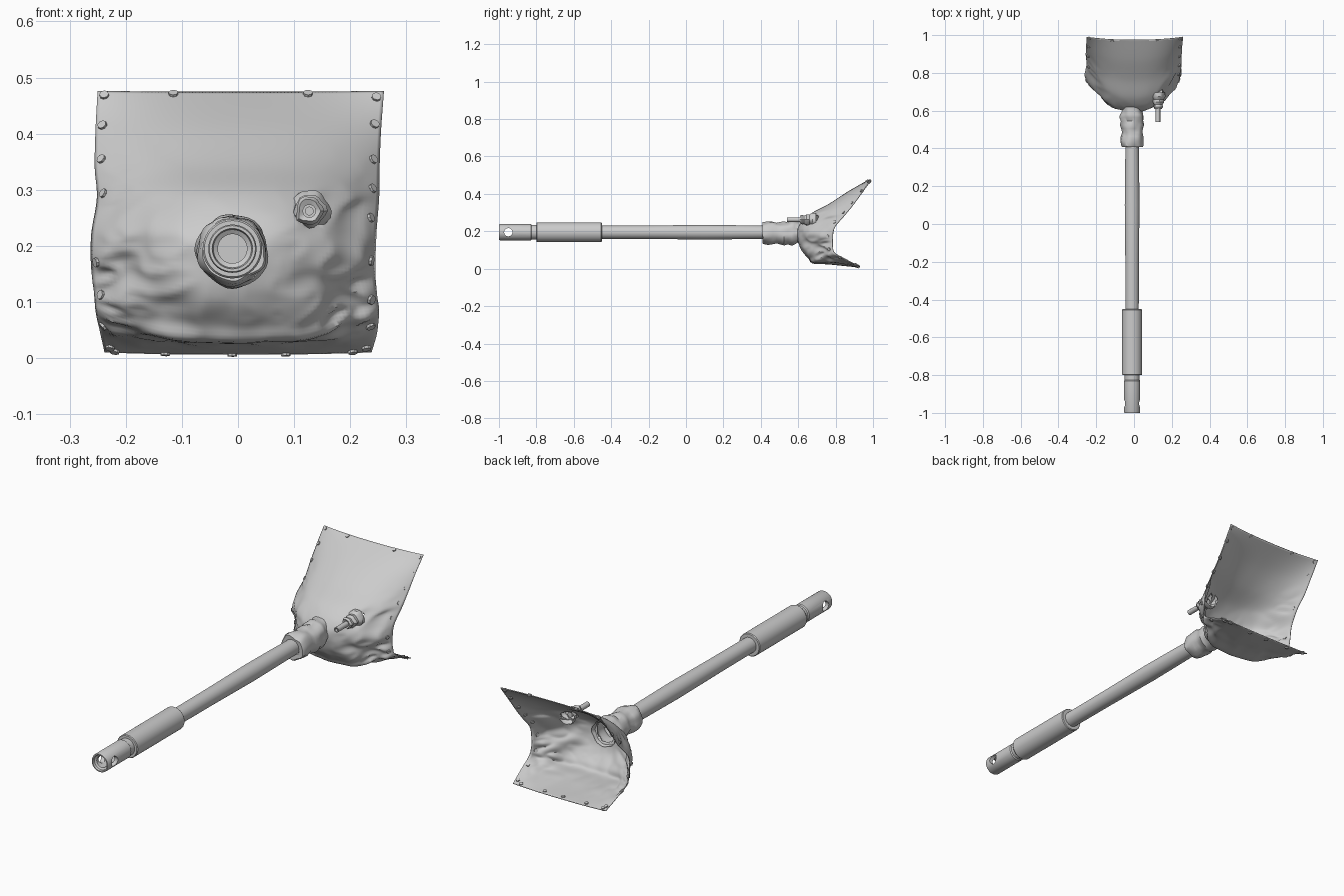
import bpy, bmesh, math
from mathutils import Vector, noise

if "Cube" in bpy.data.objects:
    bpy.data.objects.remove(bpy.data.objects["Cube"])

AX, AZ = -0.01, 0.195          # handle axis
grey = bpy.data.materials.new("warm grey")
grey.diffuse_color = (0.6, 0.6, 0.6, 1)
grey.use_nodes = True
grey.node_tree.nodes["Principled BSDF"].inputs["Base Color"].default_value = grey.diffuse_color


def shade(ob, angle):
    bpy.ops.object.select_all(action='DESELECT')
    ob.select_set(True)
    bpy.context.view_layer.objects.active = ob
    bpy.ops.object.shade_smooth_by_angle(angle=math.radians(angle))


def finish(bm, name, angle=35):
    bmesh.ops.recalc_face_normals(bm, faces=bm.faces)
    me = bpy.data.meshes.new(name)
    bm.to_mesh(me)
    bm.free()
    ob = bpy.data.objects.new(name, me)
    bpy.context.collection.objects.link(ob)
    me.materials.append(grey)
    shade(ob, angle)
    return ob


def lathe(name, prof, cx=AX, cz=AZ, n=40, wobble=0.0, angle=35):
    """Revolve (y, radius) points around a y-parallel axis."""
    bm = bmesh.new()
    rings = []
    for y, r in prof:
        if r == 0:
            rings.append([bm.verts.new((cx, y, cz))] * n)
            continue
        ring = []
        for i in range(n):
            a = math.tau * i / n
            d = Vector((math.cos(a), 0, math.sin(a)))
            k = 1 + wobble * noise.noise(Vector((d.x * 1.5, y * 22, d.z * 1.5)))
            ring.append(bm.verts.new((cx + d.x * r * k, y, cz + d.z * r * k)))
        rings.append(ring)
    for a, b in zip(rings, rings[1:]):
        for i in range(n):
            j = (i + 1) % n
            vs = list(dict.fromkeys((a[i], a[j], b[j], b[i])))
            if len(vs) > 2:
                bm.faces.new(vs)
    return finish(bm, name, angle)


def spline(pts, t):
    """Smooth curve through the points, t in 0..1."""
    f = t * (len(pts) - 1)
    i = min(int(f), len(pts) - 2)
    f -= i
    p = [Vector(pts[max(0, min(len(pts) - 1, i + k))]) for k in (-1, 0, 1, 2)]
    return 0.5 * (2 * p[1] + (p[2] - p[0]) * f + (2 * p[0] - 5 * p[1] + 4 * p[2] - p[3]) * f ** 2
                  + (3 * p[1] - p[0] - 3 * p[2] + p[3]) * f ** 3)


# Handle: bored end fitting, grip, shaft
fitting = lathe("end_fitting", [(-0.86, 0), (-0.86, 0.026), (-0.985, 0.026), (-0.99, 0.034), (-1, 0.036),
                                (-1, 0.041), (-0.995, 0.043), (-0.83, 0.043), (-0.825, 0.039),
                                (-0.79, 0.039), (-0.79, 0)])
cutter = lathe("pin_hole_cutter", [(-0.1, 0), (-0.1, 0.022), (0.1, 0.022), (0.1, 0)], 0, 0)
cutter.rotation_euler = (0, 0, math.pi / 2)
cutter.location = (AX, -0.95, AZ)
cutter.hide_render = True
hole = fitting.modifiers.new("pin_hole", 'BOOLEAN')
hole.object = cutter
hole.solver = 'EXACT'
bpy.context.view_layer.update()
bpy.context.view_layer.objects.active = fitting
bpy.ops.object.modifier_apply(modifier=hole.name)
shade(fitting, 30)
cutter.hide_set(True)
lathe("grip", [(-0.8, 0), (-0.8, 0.050), (-0.796, 0.053), (-0.454, 0.053), (-0.45, 0.050), (-0.45, 0)])
lathe("shaft", [(-0.46, 0), (-0.46, 0.035), (-0.2, 0.036), (0.1, 0.039), (0.3, 0.037), (0.5, 0.034), (0.5, 0)])

# Crumpled sleeve gathered around the shaft
sleeve = [(0.41, 0.034), (0.408, 0.054), (0.414, 0.058), (0.44, 0.061), (0.465, 0.060), (0.485, 0.055),
          (0.505, 0.057), (0.525, 0.062), (0.545, 0.058), (0.565, 0.064), (0.58, 0.063), (0.597, 0.055), (0.62, 0.058)]
lathe("sleeve", sleeve, AX, AZ - .004, wobble=0.16)

# Hood: flared leather sheet open to the rear; (y, z) profiles at the middle and the sides
MID = [(.975, .473), (.87, .413), (.765, .345), (.66, .287), (.602, .22), (.602, .15), (.63, .085),
       (.69, .036), (.80, .022), (.93, .008)]
SIDE = [(.99, .475), (.94, .405), (.893, .34), (.848, .285), (.795, .22), (.785, .16), (.785, .115),
        (.797, .083), (.86, .047), (.928, .012)]
LEFT = [-.25, -.253, -.254, -.25, -.26, -.26, -.255, -.252, -.245, -.238]
RIGHT = [.26, .254, .251, .25, .245, .243, .246, .25, .247, .238]


def hood(u, v):
    """Point on the sheet: u from top to bottom, v from -1 (left) to 1 (right)."""
    m, s = spline(MID, u), spline(SIDE, u)
    p = m.lerp(s, abs(v) ** 2.4)
    half = spline([(x, 0) for x in (LEFT if v < 0 else RIGHT)], u).x
    x = half * abs(v)
    # creased folds fading towards the border and the smooth upper panel
    w = min(1, (1 - abs(v)) * 8) * min(1, (1 - u) * 6) * min(1, max(0, u - .15) * 4)
    w *= .2 + abs(v) ** 2
    f = (noise.noise(Vector((v * 3.2, u * 9, 2.0)))
         + .9 * (abs(noise.noise(Vector((v * 4 + u * 3, u * 13, 7.0)))) - .25))
    fold = .022 * w * f
    # overhanging crease above the lower flap
    ridge = -.012 * math.exp(-((u - .77) / .035) ** 2) * min(1, (1 - abs(v)) * 8)
    return Vector((x - fold * .5 * (1 if v > 0 else -1), p.x + fold + ridge, max(.006, p.y + fold * .5 + ridge * .5)))


NU, NV = 84, 84
NX, NZ = 0.127, 0.262          # side nozzle axis
bm = bmesh.new()
grid = [[bm.verts.new(hood(i / NU, 2 * j / NV - 1)) for j in range(NV + 1)] for i in range(NU + 1)]
for i in range(NU):
    for j in range(NV):
        f = bm.faces.new((grid[i][j], grid[i + 1][j], grid[i + 1][j + 1], grid[i][j + 1]))
        c = f.calc_center_median()
        if math.hypot(c.x - AX, c.z - AZ) < .048 or math.hypot(c.x - NX, c.z - NZ) < .025:
            bm.faces.remove(f)
sheet = finish(bm, "hood", 50)
thick = sheet.modifiers.new("thickness", 'SOLIDIFY')
thick.thickness = 0.004
thick.offset = 0

# Side nozzle: gathered cuff and thin tube
lathe("nozzle_cuff", [(.615, .010), (.61, .019), (.62, .024), (.632, .021), (.645, .029), (.66, .028),
                      (.675, .038), (.695, .035)], NX, NZ, 20, 0.25)
lathe("nozzle_tube", [(.64, 0), (.64, .007), (.54, .007), (.54, .012), (.67, .012), (.67, 0)], NX, NZ, 20)


# Rivets around the hood's border, set along the sheet normal
def rivet(bm, u, v):
    p = hood(u, v)
    e = 0.02
    n = (hood(min(1, u + e), v) - hood(max(0, u - e), v)).cross(hood(u, min(1, v + e)) - hood(u, max(-1, v - e)))
    rot = n.normalized().to_track_quat('Z', 'Y').to_matrix().to_4x4()
    rot.translation = p
    bmesh.ops.create_cone(bm, cap_ends=True, segments=8, radius1=.0085, radius2=.0085, depth=.013, matrix=rot)


def u_at(z):
    return min((k / 300 for k in range(301)), key=lambda t: abs(spline(SIDE, t).y - z))


bm = bmesh.new()
for z in (.466, .413, .353, .292, .175, .115, .065, .022):
    rivet(bm, u_at(z), -.95)
for z in (.463, .415, .353, .30, .248, .178, .11, .062, .022):
    rivet(bm, u_at(z), .95)
for x in (-.115, .12):
    rivet(bm, .015, x / .25)
for x in (-.22, -.13, -.01, .085, .205):
    rivet(bm, .98, x / .24)
finish(bm, "rivets", 30)
